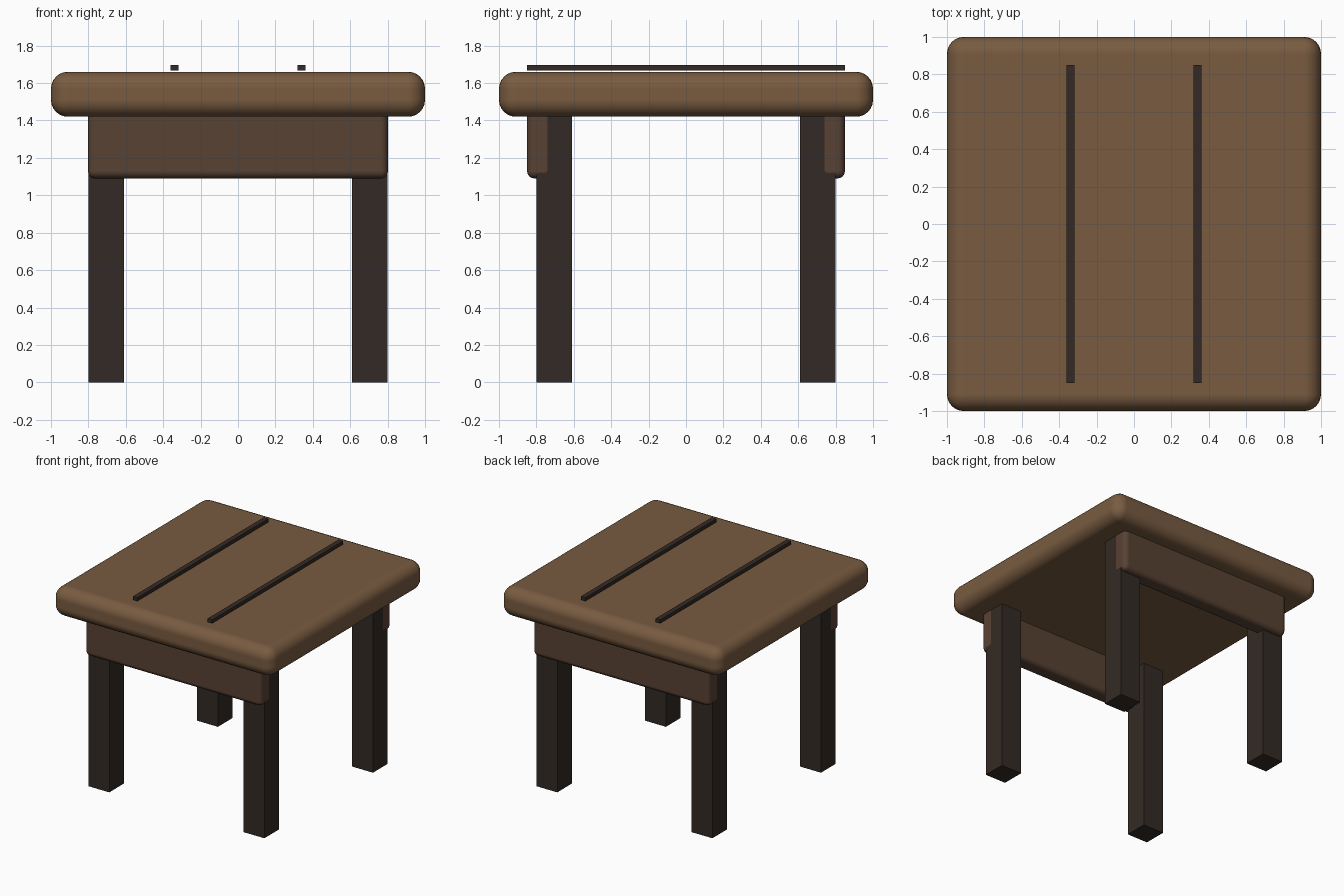
import bpy

if "Cube" in bpy.data.objects:
    bpy.data.objects.remove(bpy.data.objects["Cube"])


def material(name, rgb):
    m = bpy.data.materials.new(name)
    m.diffuse_color = (*rgb, 1)
    m.use_nodes = True
    m.node_tree.nodes["Principled BSDF"].inputs["Base Color"].default_value = m.diffuse_color
    return m


WOOD = material("wood", (0.19, 0.105, 0.052))
APRON = material("apron_wood", (0.098, 0.054, 0.034))
DARK = material("dark_wood", (0.033, 0.023, 0.018))


def box(name, lo, hi, mat, bevel=0, segments=5):
    """Box between two corners, optionally with rounded edges."""
    bpy.ops.mesh.primitive_cube_add(
        size=1, location=[(a + b) / 2 for a, b in zip(lo, hi)])
    ob = bpy.context.object
    ob.name = name
    ob.scale = [b - a for a, b in zip(lo, hi)]
    bpy.ops.object.transform_apply(location=False, rotation=False, scale=True)
    ob.data.materials.append(mat)
    if bevel:
        bpy.ops.object.shade_smooth()
        mod = ob.modifiers.new("rounded_edges", 'BEVEL')
        mod.width = bevel
        mod.segments = segments
        mod.harden_normals = True
    return ob


# Rounded top slab
box("table_top", (-1, -1, 1.42), (1, 1, 1.66), WOOD, 0.09, 6)

# Thin dark strips just above the top
for side, x in (("left", -0.34), ("right", 0.34)):
    box(side + "_strip", (x - 0.021, -0.85, 1.668), (x + 0.021, 0.85, 1.696), DARK)

# Aprons and square legs, front and back
for end, sy in (("front", -1), ("back", 1)):
    y0, y1 = sorted((sy * 0.71, sy * 0.85))
    box(end + "_apron", (-0.802, y0, 1.09), (0.802, y1, 1.47), APRON, 0.04, 4)
    for side, sx in (("left", -1), ("right", 1)):
        x0, x1 = sorted((sx * 0.61, sx * 0.80))
        y0, y1 = sorted((sy * 0.61, sy * 0.80))
        box(f"{end}_{side}_leg", (x0, y0, 0), (x1, y1, 1.43), DARK)
